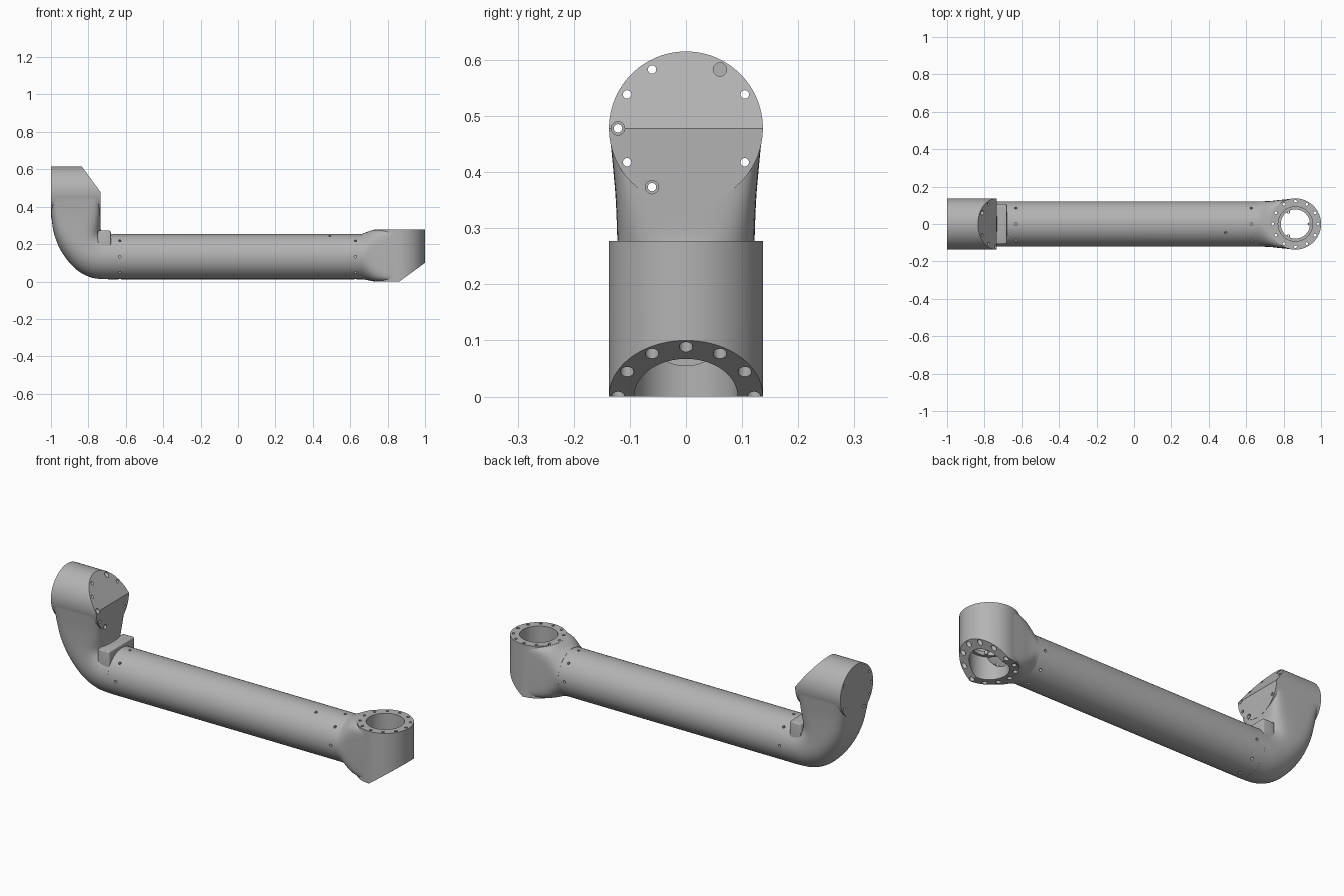
import bpy, bmesh, math
from math import cos, sin, pi, radians
from mathutils import Matrix, Vector

cube = bpy.data.objects.get("Cube")
if cube:
    bpy.data.objects.remove(cube, do_unlink=True)

grey = bpy.data.materials.new("satin_grey")
grey.use_nodes = True
grey.diffuse_color = (0.45, 0.45, 0.45, 1)
grey.node_tree.nodes["Principled BSDF"].inputs["Base Color"].default_value = (0.45, 0.45, 0.45, 1)

TUBE_R, TUBE_Z, PASSAGE_R = 0.121, 0.133, 0.078
JOINT_R, BORE_R, BOLT_RING = 0.137, 0.092, 0.121


def make(name, bm, matrix=None):
    """Turn a bmesh into a named object."""
    if matrix:
        bm.transform(matrix)
    bmesh.ops.recalc_face_normals(bm, faces=bm.faces)
    mesh = bpy.data.meshes.new(name)
    bm.to_mesh(mesh)
    bm.free()
    obj = bpy.data.objects.new(name, mesh)
    bpy.context.collection.objects.link(obj)
    mesh.materials.append(grey)
    return obj


def rods(name, specs, seg=64, matrix=None):
    """Solid cylinders, each given as radius, start point, end point."""
    bm = bmesh.new()
    for r, a, b in specs:
        a, b = Vector(a), Vector(b)
        turn = (b - a).to_track_quat('Z', 'Y').to_matrix().to_4x4()
        bmesh.ops.create_cone(bm, cap_ends=True, segments=seg, radius1=r, radius2=r,
                              depth=(b - a).length, matrix=Matrix.Translation((a + b) / 2) @ turn)
    return make(name, bm, matrix)


def combine(obj, other, operation):
    """Apply one boolean and drop the helper."""
    mod = obj.modifiers.new("cut", 'BOOLEAN')
    mod.operation, mod.solver, mod.object = operation, 'EXACT', other
    bpy.context.view_layer.objects.active = obj
    bpy.ops.object.modifier_apply(modifier=mod.name)
    bpy.data.objects.remove(other, do_unlink=True)


def spline(rows, steps=5):
    """Smooth interpolation through rows of values."""
    out = []
    for i in range(len(rows) - 1):
        p = [rows[max(0, min(len(rows) - 1, i + k))] for k in (-1, 0, 1, 2)]
        for s in range(steps):
            t = s / steps
            out.append([b + 0.5 * t * (c - a + t * (2*a - 5*b + 4*c - d + t * (3*(b - c) + d - a)))
                        for a, b, c, d in zip(*p)])
    return out + [rows[-1]]


def loft(name, rows, seg=64):
    """Skin rounded sections: outer x, z, inner x, z, half width, squareness."""
    bm = bmesh.new()
    rings = []
    for ox, oz, ix, iz, hy, n in spline(rows):
        ring = []
        for k in range(seg):
            c, s = cos(2 * pi * k / seg), sin(2 * pi * k / seg)
            u = math.copysign(abs(c) ** (2 / n), c)
            v = math.copysign(abs(s) ** (2 / n), s)
            ring.append(bm.verts.new(((ox + ix + u * (ox - ix)) / 2, v * hy,
                                      (oz + iz + u * (oz - iz)) / 2)))
        rings.append(ring)
    for a, b in zip(rings, rings[1:]):
        for k in range(seg):
            j = (k + 1) % seg
            bm.faces.new((a[k], a[j], b[j], b[k]))
    bm.faces.new(rings[0])
    bm.faces.new(rings[-1])
    return make(name, bm)


def box(name, lo, hi, bevel=0.0):
    bm = bmesh.new()
    bmesh.ops.create_cube(bm, size=1)
    for v in bm.verts:
        v.co = [l + (h - l) * (c + 0.5) for l, h, c in zip(lo, hi, v.co)]
    if bevel:
        bmesh.ops.bevel(bm, geom=bm.edges[:], offset=bevel, segments=3, affect='EDGES', profile=0.5)
    return make(name, bm)


def circle_points(radius, count, start=0.0):
    for k in range(count):
        a = start + 2 * pi * k / count
        yield radius * cos(a), radius * sin(a)


def joint(body, frame, half, passages):
    """Add the bored, bolted, chamfered housing to a neck. Local x points outward, z along the bore."""
    combine(body, rods("housing", [(JOINT_R, (0, 0, -half), (0, 0, half))], 96, frame), 'UNION')
    # sloped cut across the outer half of the open face
    bm = bmesh.new()
    for y in (-0.3, 0.3):
        for x, z in ((0, -half), (0.274, 0.2 - half), (0.274, -0.4), (0, -0.4)):
            bm.verts.new((x, y, z))
    bmesh.ops.convex_hull(bm, input=bm.verts)
    combine(body, make("slope_cutter", bm, frame), 'DIFFERENCE')
    # cable passages, bore and bolt holes
    for p in passages:
        combine(body, rods("passage_cutter", [p]), 'DIFFERENCE')
    combine(body, rods("bore_cutter", [(BORE_R, (0, 0, -0.3), (0, 0, 0.3))], 96, frame), 'DIFFERENCE')
    for r, top in ((0.012, half - 0.05), (0.0075, 0.2)):
        holes = [(r, (x, y, -0.2), (x, y, top)) for x, y in circle_points(BOLT_RING, 12)]
        combine(body, rods("bolt_cutter", holes, 20, frame), 'DIFFERENCE')


def lip(name, frame):
    """Inner retaining ring with three drilled lugs."""
    ring = rods(name, [(BORE_R + 0.001, (0, 0, -0.02), (0, 0, 0))], 96, frame)
    combine(ring, rods("lip_cutter", [(0.078, (0, 0, -0.1), (0, 0, 0.1))], 96, frame), 'DIFFERENCE')
    for r, z, op in ((0.008, 0.0, 'UNION'), (0.004, 0.1, 'DIFFERENCE')):
        lugs = [(r, (x, y, -0.019 - z), (x, y, z - 0.001)) for x, y in circle_points(0.073, 3)]
        combine(ring, rods("lug", lugs, 20, frame), op)
    return ring


# main arm tube with a hollow core and rings of screw holes
tube = rods("arm_tube", [(TUBE_R, (-0.685, 0, TUBE_Z), (0.67, 0, TUBE_Z))], 96)
combine(tube, rods("core_cutter", [(PASSAGE_R, (-0.8, 0, TUBE_Z), (0.8, 0, TUBE_Z))]), 'DIFFERENCE')
spots = [(x, k * pi / 4) for x in (-0.632, 0.628) for k in range(8)] + [(0.49, radians(113))]
screws = []
for x, a in spots:
    d = Vector((0, cos(a), sin(a)))
    c = Vector((x, 0, TUBE_Z))
    screws.append((0.007, c + d * 0.1, c + d * 0.14))
combine(tube, rods("screw_cutter", screws, 16), 'DIFFERENCE')

# elbow end: bent neck, clamp block and horizontal-bore housing
elbow = loft("elbow_joint", [
    (-0.9995, 0.478, -0.7355, 0.478, 0.1365, 14),
    (-0.9995, 0.41, -0.7355, 0.41, 0.130, 8),
    (-0.998, 0.35, -0.7355, 0.35, 0.125, 5.5),
    (-0.982, 0.25, -0.735, 0.29, 0.122, 3.6),
    (-0.938, 0.15, -0.73, 0.268, 0.121, 2.6),
    (-0.865, 0.065, -0.72, 0.26, 0.121, 2.2),
    (-0.78, 0.02, -0.70, 0.2555, 0.1215, 2),
    (-0.68, 0.0115, -0.68, 0.2545, 0.1215, 2)])
combine(elbow, box("clamp_block", (-0.75, -0.107, 0.16), (-0.68, 0.107, 0.272), 0.008), 'UNION')
elbow_frame = Matrix.Translation((-0.8675, 0, 0.478)) @ Matrix.Rotation(-pi / 2, 4, 'Y')
joint(elbow, elbow_frame, 0.1325, [
    (PASSAGE_R, (-0.8675, 0, 0.18), (-0.8675, 0, 0.45)),
    (PASSAGE_R, (-0.82, 0, TUBE_Z), (-0.6, 0, TUBE_Z))])

# wrist end: straight neck and vertical-bore housing
wrist = loft("wrist_joint", [
    (0.665, 0.0115, 0.665, 0.2555, 0.1215, 2),
    (0.69, 0.008, 0.69, 0.265, 0.1215, 2.5),
    (0.725, 0.001, 0.725, 0.276, 0.1225, 4),
    (0.765, 0.0005, 0.765, 0.2765, 0.127, 6.5),
    (0.80, 0.0005, 0.80, 0.2765, 0.1305, 9),
    (0.863, 0.0005, 0.863, 0.2765, 0.1365, 14)])
wrist_frame = Matrix.Translation((0.863, 0, 0.1385))
joint(wrist, wrist_frame, 0.1385, [(PASSAGE_R, (0.6, 0, TUBE_Z), (0.84, 0, TUBE_Z))])

parts = [tube, elbow, wrist, lip("elbow_lip", elbow_frame), lip("wrist_lip", wrist_frame)]

# smooth curved surfaces, keep machined edges crisp
bpy.ops.object.select_all(action='DESELECT')
for obj in parts:
    obj.select_set(True)
bpy.context.view_layer.objects.active = tube
bpy.ops.object.shade_smooth_by_angle(angle=radians(28))
